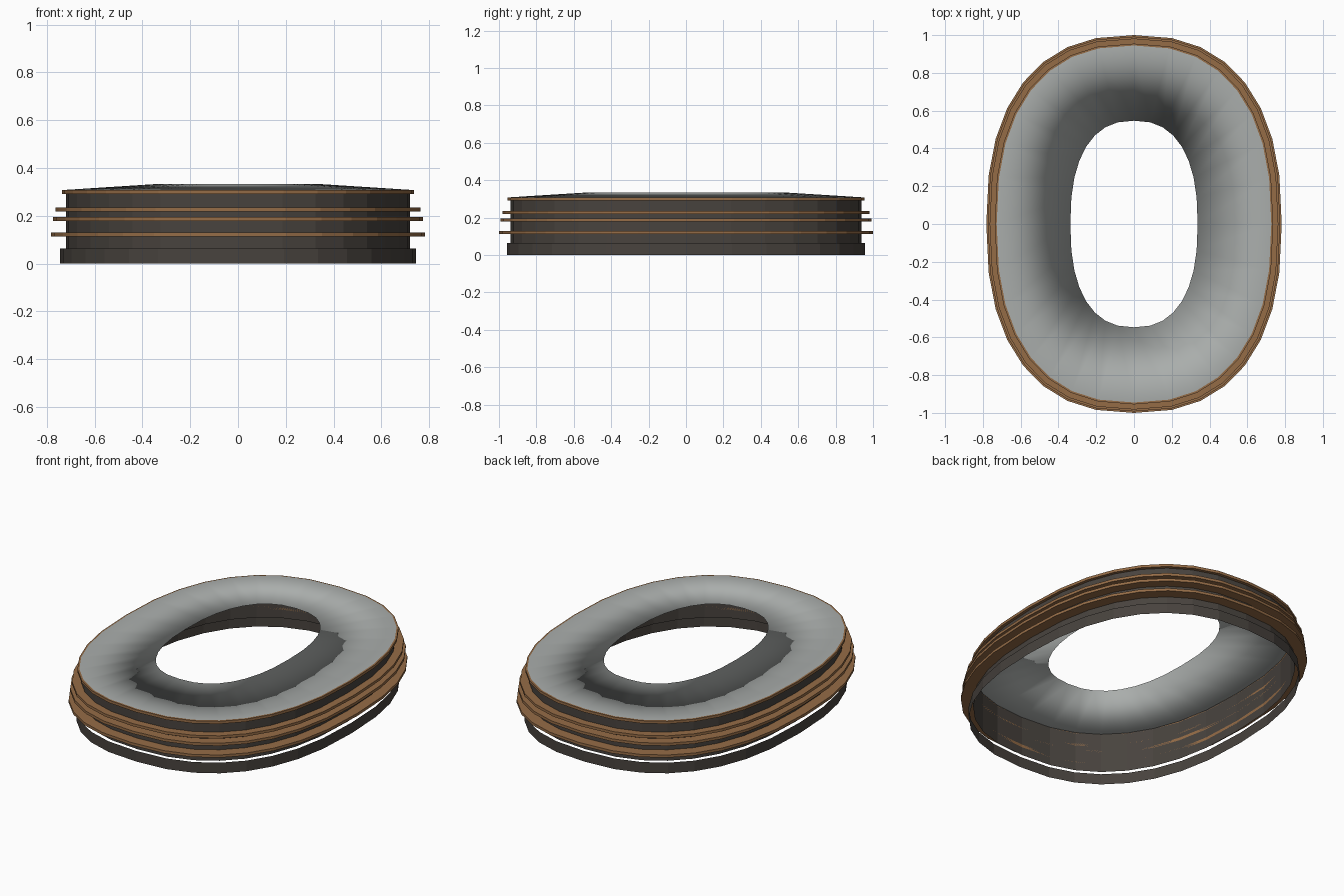
import bpy, bmesh
from math import sin, cos, pi, copysign

if "Cube" in bpy.data.objects:
    bpy.data.objects.remove(bpy.data.objects["Cube"])

SIDES = 32
POWER = 0.83          # squareness of the oval outline


def material(name, color):
    m = bpy.data.materials.new(name)
    m.use_nodes = True
    m.diffuse_color = (*color, 1)
    m.node_tree.nodes["Principled BSDF"].inputs["Base Color"].default_value = (*color, 1)
    return m


def oval(rx, ry, z):
    """Points of a rounded oval outline at height z."""
    pts = []
    for i in range(SIDES):
        c, s = cos(2 * pi * i / SIDES), sin(2 * pi * i / SIDES)
        pts.append((rx * copysign(abs(c) ** POWER, c),
                    ry * copysign(abs(s) ** POWER, s), z))
    return pts


def loft(name, profile, mat, closed=False, smooth=False):
    """Skin a list of (rx, ry, z) ovals into a ring-shaped surface."""
    bm = bmesh.new()
    loops = [[bm.verts.new(p) for p in oval(*row)] for row in profile]
    pairs = list(zip(loops, loops[1:]))
    if closed:
        pairs.append((loops[-1], loops[0]))
    for a, b in pairs:
        for i in range(SIDES):
            j = (i + 1) % SIDES
            f = bm.faces.new((a[i], a[j], b[j], b[i]))
            f.smooth = smooth
    mesh = bpy.data.meshes.new(name)
    bm.to_mesh(mesh)
    bm.free()
    mesh.materials.append(mat)
    obj = bpy.data.objects.new(name, mesh)
    bpy.context.collection.objects.link(obj)
    return obj


dark = material("dark brown grey", (0.065, 0.056, 0.048))
brown = material("warm brown", (0.30, 0.15, 0.062))
grey = material("light grey", (0.40, 0.42, 0.41))

BODY = (0.72, 0.937)
HOLE = (0.337, 0.547)

# Open walls: base skirt and main body
loft("base_skirt", [(0.744, 0.957, 0), (0.744, 0.957, 0.063)], dark)
loft("body_wall", [(*BODY, 0.064), (*BODY, 0.3)], dark)

# Thin trim bands standing out from the body: outer radii and mid height
bands = [(0.782, 1.0, 0.121), (0.774, 0.992, 0.187),
         (0.764, 0.982, 0.226), (0.737, 0.955, 0.299)]
for n, (rx, ry, z) in enumerate(bands):
    lo, hi = z - 0.008, z + 0.008
    loft(f"trim_band_{n + 1}",
         [(*BODY, lo), (rx, ry, lo), (rx, ry, hi), (*BODY, hi)], brown, closed=True)

# Gently rising lid whose top and underside meet at the oval opening
loft("lid", [(*BODY, 0.298), (*HOLE, 0.333), (0.727, 0.945, 0.308)][::1],
     grey, smooth=True)
